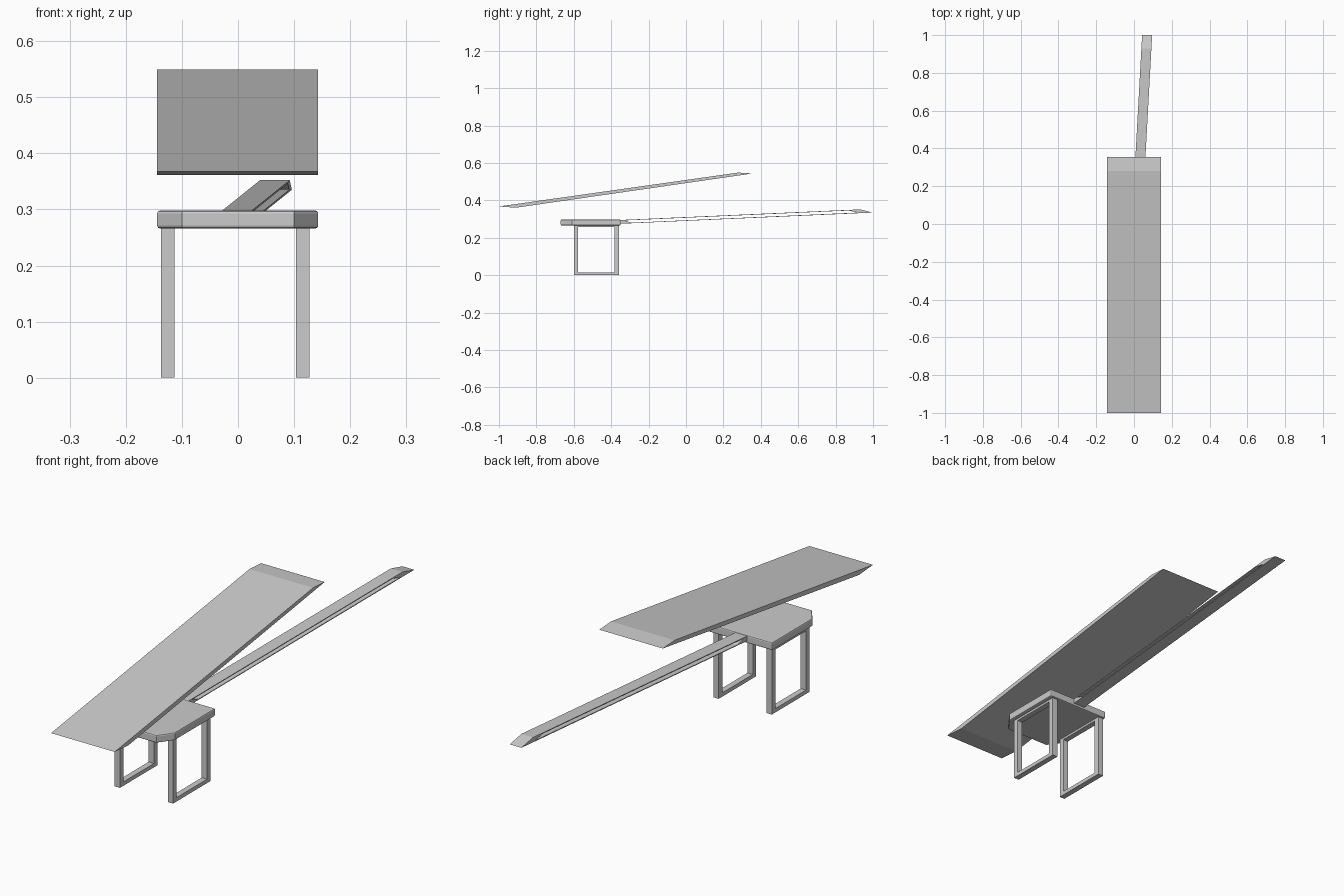
import bpy, bmesh

if "Cube" in bpy.data.objects:
    bpy.data.objects.remove(bpy.data.objects["Cube"])


def make_object(name, bm):
    bmesh.ops.recalc_face_normals(bm, faces=bm.faces)
    mesh = bpy.data.meshes.new(name)
    bm.to_mesh(mesh)
    bm.free()
    ob = bpy.data.objects.new(name, mesh)
    bpy.context.collection.objects.link(ob)
    return ob


def side_solid(name, profile, x0, x1, shear=0.0):
    """Extrude a (y, z) profile across x, optionally slanting x along y."""
    bm = bmesh.new()
    a, b = [[bm.verts.new((x + shear * y, y, z)) for y, z in profile] for x in (x0, x1)]
    bm.faces.new(a)
    bm.faces.new(b)
    n = len(profile)
    for i in range(n):
        j = (i + 1) % n
        bm.faces.new((a[i], a[j], b[j], b[i]))
    return make_object(name, bm)


def side_frame(name, outer, inner, x0, x1, shear=0.0):
    """Four-sided frame with a window, seen from the side."""
    bm = bmesh.new()
    loops = [[bm.verts.new((x + shear * y, y, z)) for y, z in prof]
             for prof in (outer, inner) for x in (x0, x1)]
    oa, ob, ia, ib = loops
    for i in range(4):
        j = (i + 1) % 4
        for p, q in ((oa, ob), (ob, ib), (ib, ia), (ia, oa)):
            bm.faces.new((p[i], p[j], q[j], q[i]))
    return make_object(name, bm)


# Long slanted top panel with tapered ends
side_solid("top_panel",
           [(-1.0, 0.368), (0.28, 0.549), (0.355, 0.544), (-0.91, 0.361)],
           -0.144, 0.143)

# Seat plate with clipped front corners
bm = bmesh.new()
plan = [(-0.144, -0.35), (-0.144, -0.61), (-0.1, -0.67),
        (0.1, -0.67), (0.143, -0.61), (0.143, -0.35)]
base = bm.faces.new([bm.verts.new((x, y, 0.266)) for x, y in plan])
ext = bmesh.ops.extrude_face_region(bm, geom=[base])
for v in ext["geom"]:
    if isinstance(v, bmesh.types.BMVert):
        v.co.z = 0.298
seat = make_object("seat", bm)
bevel = seat.modifiers.new("soft_edges", "BEVEL")
bevel.width = 0.005
bevel.segments = 2
bevel.limit_method = "ANGLE"
bevel.angle_limit = 1.2

# Leg frames
for side, x0, x1 in (("left", -0.137, -0.113), ("right", 0.103, 0.127)):
    side_frame(side + "_leg_frame",
               [(-0.6, 0), (-0.358, 0), (-0.358, 0.267), (-0.6, 0.267)],
               [(-0.578, 0.016), (-0.381, 0.016), (-0.381, 0.257), (-0.578, 0.257)],
               x0, x1)

# Long hollow rail running back from the seat
side_frame("back_rail",
           [(-0.36, 0.295), (0.93, 0.352), (1.0, 0.335), (-0.36, 0.275)],
           [(-0.33, 0.293), (0.87, 0.346), (0.92, 0.335), (-0.29, 0.281)],
           -0.012, 0.041, shear=0.055)
